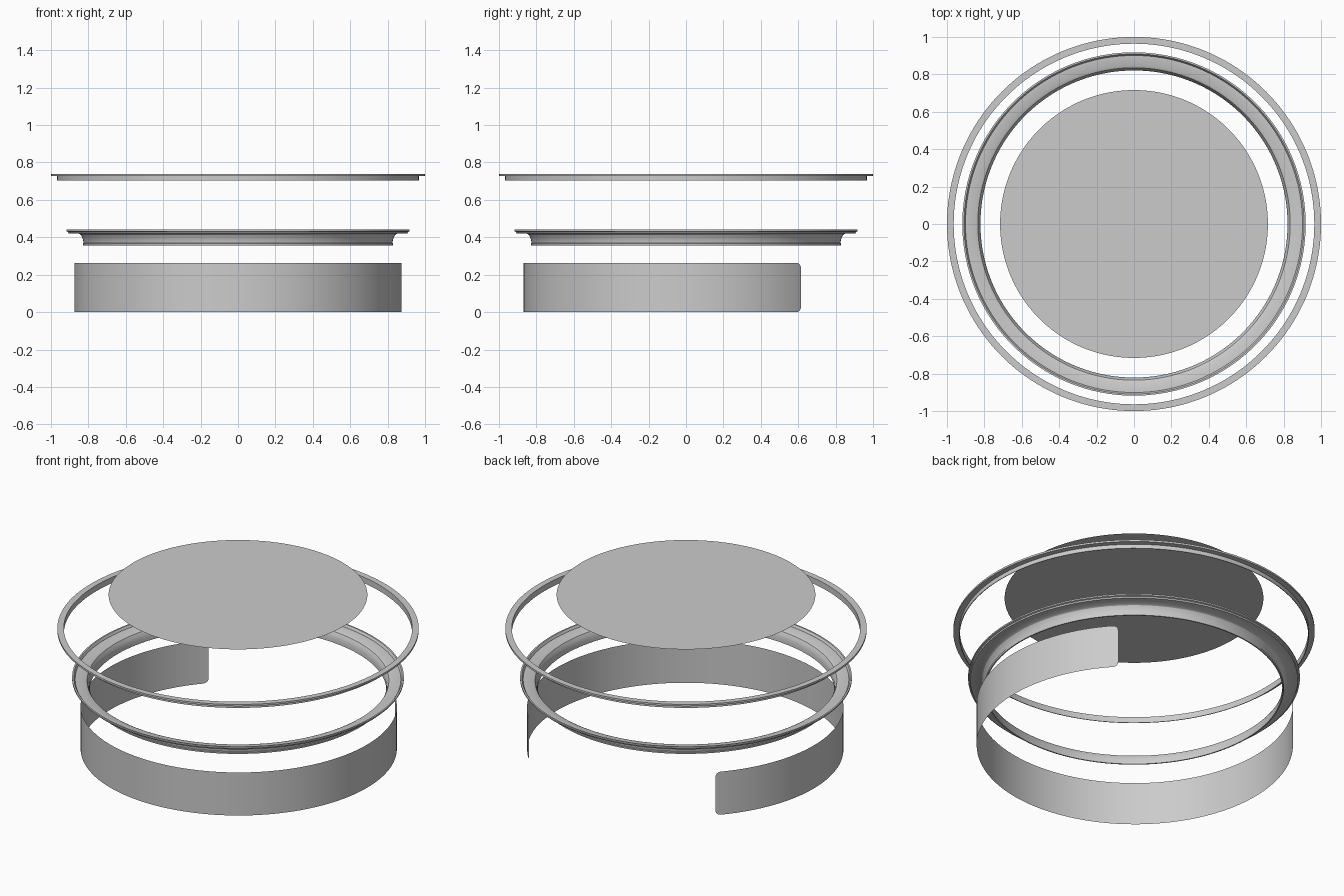
import bpy
import bmesh
from math import sin, cos, pi, sqrt, radians

if "Cube" in bpy.data.objects:
    bpy.data.objects.remove(bpy.data.objects["Cube"])

SIDES = 160


def finish(name, bm, smooth=True):
    mesh = bpy.data.meshes.new(name)
    bm.to_mesh(mesh)
    bm.free()
    obj = bpy.data.objects.new(name, mesh)
    bpy.context.collection.objects.link(obj)
    if smooth:
        bpy.ops.object.select_all(action='DESELECT')
        obj.select_set(True)
        bpy.context.view_layer.objects.active = obj
        bpy.ops.object.shade_smooth_by_angle(angle=radians(30))
    return obj


def lathe(name, profile):
    """Revolve a closed (radius, z) profile around the z axis."""
    bm = bmesh.new()
    loops = [[bm.verts.new((r * cos(2 * pi * i / SIDES), r * sin(2 * pi * i / SIDES), z))
              for r, z in profile] for i in range(SIDES)]
    n = len(profile)
    for i in range(SIDES):
        a, b = loops[i], loops[(i + 1) % SIDES]
        for j in range(n):
            k = (j + 1) % n
            bm.faces.new((a[j], b[j], b[k], a[k]))
    bmesh.ops.recalc_face_normals(bm, faces=bm.faces)
    return finish(name, bm)


def open_band(name, radius, height, start, end, corner, y_shift):
    """Single-sheet arc wall with rounded corners at both ends."""
    length = radius * (end - start)
    edge = [corner * (1 - cos(pi / 2 * i / 6)) for i in range(6)]
    middle = [corner + (length - 2 * corner) * i / 120 for i in range(121)]
    steps = edge + middle + [length - d for d in reversed(edge)]
    bm = bmesh.new()
    cols = []
    for s in steps:
        d = min(s, length - s)
        inset = corner - sqrt(max(0, corner**2 - (corner - d)**2)) if d < corner else 0
        a = start + s / radius
        x, y = radius * cos(a), radius * sin(a) + y_shift
        cols.append((bm.verts.new((x, y, inset)), bm.verts.new((x, y, height - inset))))
    for p, q in zip(cols, cols[1:]):
        bm.faces.new((p[0], q[0], q[1], p[1]))
    return finish(name, bm)


# Side band, open at the back
open_band("side_band", 0.875, 0.263, radians(136), radians(404), 0.03, 0.007)

# Middle ring: shallow channel with raised rim and a flared throat
lathe("channel_ring", [
    (0.918, 0.441), (0.918, 0.432), (0.909, 0.429), (0.906, 0.421),
    (0.850, 0.419), (0.840, 0.413), (0.834, 0.402), (0.828, 0.384),
    (0.826, 0.370), (0.830, 0.368), (0.828, 0.357),
    (0.821, 0.357), (0.821, 0.384), (0.827, 0.404), (0.835, 0.418),
    (0.848, 0.424), (0.901, 0.427), (0.904, 0.434), (0.909, 0.441)])

# Upper trim ring: flat flange with a short collar
lathe("trim_ring", [
    (1.0, 0.739), (1.0, 0.728), (0.968, 0.728), (0.968, 0.703),
    (0.964, 0.703), (0.964, 0.739)])

# Flat cover disc on top
bm = bmesh.new()
bmesh.ops.create_circle(bm, cap_ends=True, segments=SIDES, radius=0.716)
bmesh.ops.translate(bm, verts=bm.verts, vec=(0, 0, 0.943))
finish("cover_disc", bm, smooth=False)
